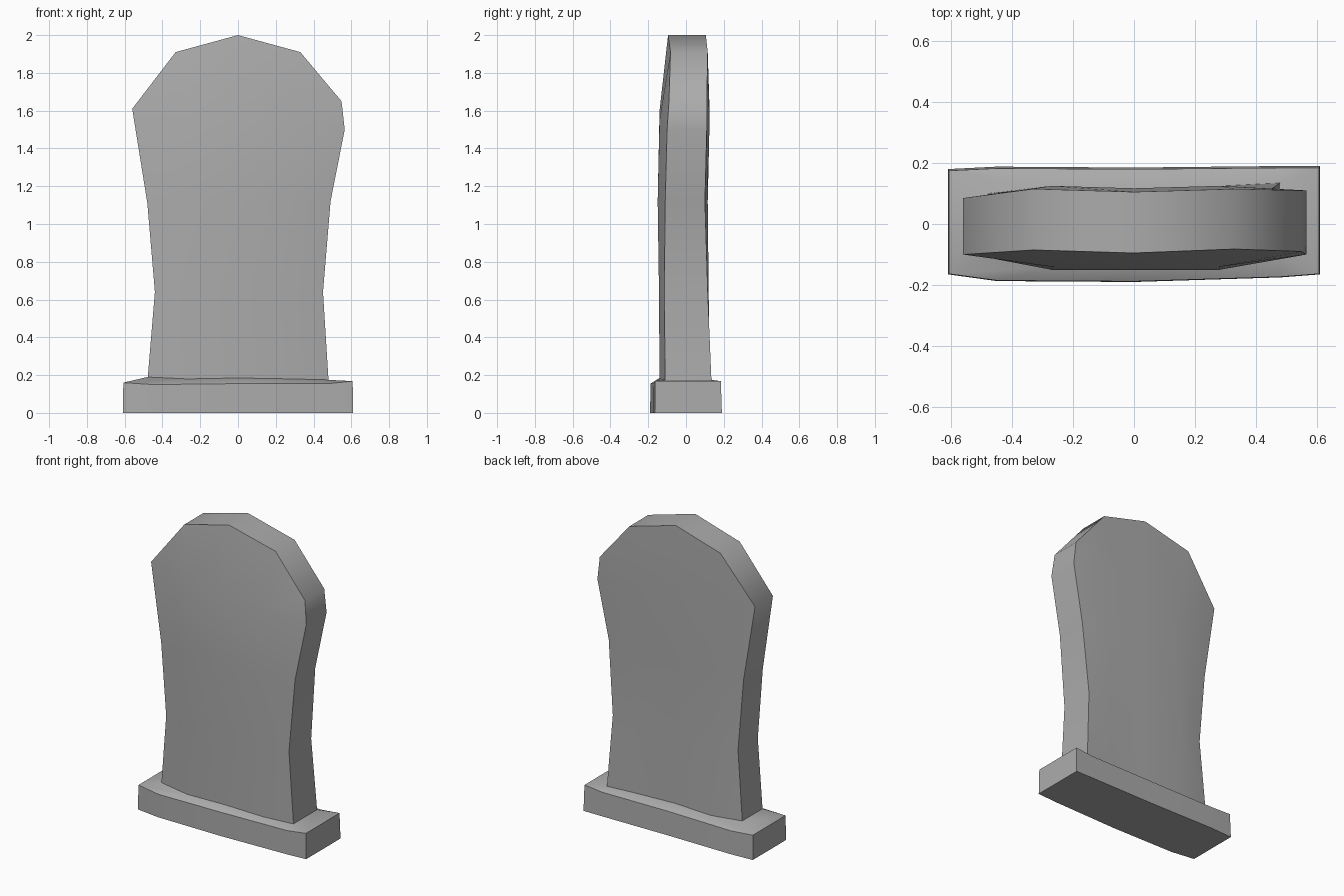
import bpy, bmesh
from math import radians

if "Cube" in bpy.data.objects:
    bpy.data.objects.remove(bpy.data.objects["Cube"])

stone = bpy.data.materials.new("stone")
stone.diffuse_color = (0.41, 0.41, 0.41, 1)
stone.use_nodes = True
stone.node_tree.nodes["Principled BSDF"].inputs["Base Color"].default_value = stone.diffuse_color


def loft(name, rows):
    """Skin front and back grids through rows of (x, z, front y, back y) points."""
    bm = bmesh.new()
    grid = [[(bm.verts.new((x, f, z)), bm.verts.new((x, b, z))) for x, z, f, b in row]
            for row in rows]
    n = len(rows[0])
    for lo, hi in zip(grid, grid[1:]):
        for i in range(n - 1):
            for s in (0, 1):
                bm.faces.new((lo[i][s], lo[i + 1][s], hi[i + 1][s], hi[i][s]))
        for i in (0, n - 1):
            bm.faces.new((lo[i][0], lo[i][1], hi[i][1], hi[i][0]))
    for row in (grid[0], grid[-1]):
        for a, b in zip(row, row[1:]):
            bm.faces.new((a[0], b[0], b[1], a[1]))
    bmesh.ops.remove_doubles(bm, verts=bm.verts, dist=0.0005)
    bmesh.ops.recalc_face_normals(bm, faces=bm.faces)
    mesh = bpy.data.meshes.new(name)
    bm.to_mesh(mesh)
    bm.free()
    mesh.materials.append(stone)
    obj = bpy.data.objects.new(name, mesh)
    bpy.context.collection.objects.link(obj)
    # Soft shading over the facets, crisp outer edges
    bpy.ops.object.select_all(action='DESELECT')
    obj.select_set(True)
    bpy.context.view_layer.objects.active = obj
    bpy.ops.object.shade_smooth_by_angle(angle=radians(48))
    return obj


def slab_row(xl, xr, zl, zm, zr, edge_f, mid_f, edge_b, mid_b):
    """Edge points at both sides with three bulged points between."""
    return [(xl, zl, edge_f, edge_b[0]),
            (-0.27, zm, mid_f, mid_b),
            (0, zm, mid_f, mid_b - 0.008),
            (0.28, (zm + zr) / 2, mid_f, mid_b),
            (xr, zr, edge_f, edge_b[1])]


# Headstone: waisted slab with a faceted round top
loft("headstone", [
    slab_row(-0.48, 0.48, 0.16, 0.16, 0.16, -0.11, -0.14, (0.10, 0.135), 0.125),
    slab_row(-0.44, 0.45, 0.64, 0.64, 0.64, -0.115, -0.143, (0.09, 0.115), 0.12),
    slab_row(-0.48, 0.49, 1.11, 1.12, 1.12, -0.11, -0.15, (0.09, 0.10), 0.115),
    slab_row(-0.56, 0.565, 1.61, 1.60, 1.50, -0.10, -0.14, (0.085, 0.11), 0.125),
    [(-0.56, 1.61, -0.10, 0.085), (-0.33, 1.91, -0.085, 0.115),
     (0, 2.0, -0.095, 0.105), (0.33, 1.91, -0.082, 0.115),
     (0.548, 1.65, -0.09, 0.11)],
])

# Plinth: shallow worn block whose top slopes up to the headstone
XS = (-0.61, -0.45, 0, 0.48, 0.61)
FRONT = (-0.165, -0.187, -0.19, -0.175, -0.165)
BACK = (0.18, 0.188, 0.185, 0.19, 0.19)
TOP = (0.16, 0.15, 0.155, 0.155, 0.168)
plinth = loft("plinth", [
    [(x, 0, f, b) for x, f, b in zip(XS, FRONT, BACK)],
    [(x * 0.995, z, f * 0.99, b * 0.97) for x, z, f, b in zip(XS, TOP, FRONT, BACK)],
    [(x, z, f, b) for x, z, f, b in zip(
        (-0.48, -0.27, 0, 0.28, 0.48), (0.19, 0.18, 0.185, 0.18, 0.175),
        (-0.11, -0.14, -0.14, -0.14, -0.11), (0.10, 0.125, 0.117, 0.125, 0.135))],
])
